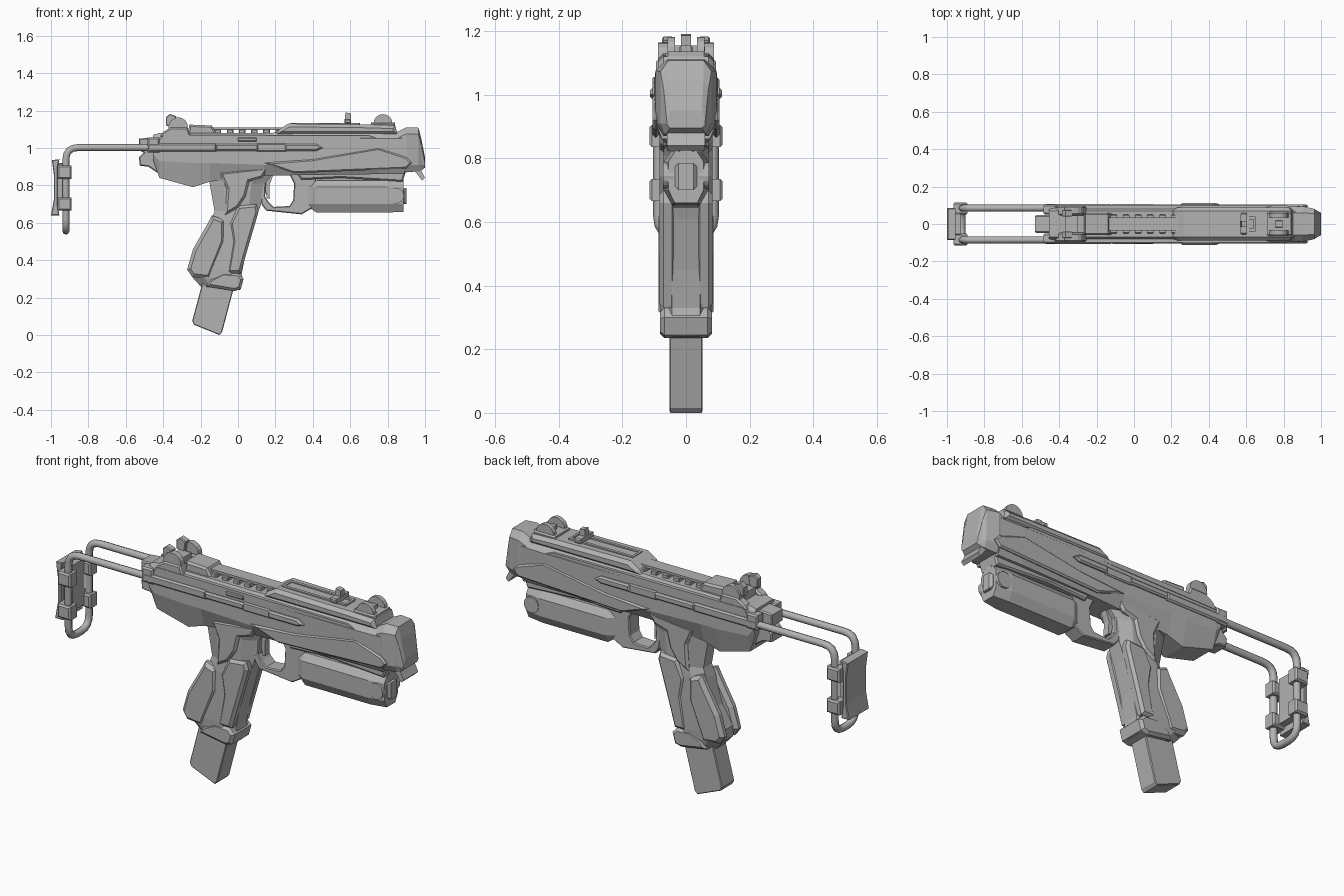
import bpy, bmesh, math
from mathutils import Vector

grey = bpy.data.materials.new("gunmetal_grey")
grey.diffuse_color = (0.45, 0.45, 0.45, 1)


def finish(name, bm):
    bmesh.ops.recalc_face_normals(bm, faces=bm.faces)
    me = bpy.data.meshes.new(name)
    bm.to_mesh(me)
    bm.free()
    me.materials.append(grey)
    ob = bpy.data.objects.new(name, me)
    bpy.context.collection.objects.link(ob)
    return ob


def prism(name, pts, y0, y1, chamfer=0, mirror=False):
    """Side profile (x, z) extruded from y0 to y1, optionally rim-chamfered and mirrored."""
    for s in ((1, -1) if mirror else (1,)):
        bm = bmesh.new()
        a = [bm.verts.new((x, s * y0, z)) for x, z in pts]
        b = [bm.verts.new((x, s * y1, z)) for x, z in pts]
        caps = [bm.faces.new(a), bm.faces.new(b)]
        n = len(pts)
        for i in range(n):
            bm.faces.new((a[i], a[(i + 1) % n], b[(i + 1) % n], b[i]))
        bmesh.ops.recalc_face_normals(bm, faces=bm.faces)
        if chamfer:
            rim = list({e for f in caps for e in f.edges})
            bmesh.ops.bevel(bm, geom=rim, offset=chamfer, segments=1, affect='EDGES', clamp_overlap=True)
        finish(name + (("_left" if s > 0 else "_right") if mirror else ""), bm)


def box(name, x, z, y0, y1, chamfer=0, mirror=False):
    prism(name, [(x[0], z[0]), (x[1], z[0]), (x[1], z[1]), (x[0], z[1])], y0, y1, chamfer, mirror)


def disc(name, cx, cz, r, y0, y1, mirror=True):
    pts = [(cx + r * math.cos(i * math.tau / 16), cz + r * math.sin(i * math.tau / 16)) for i in range(16)]
    prism(name, pts, y0, y1, 0, mirror)


def loft(name, rings):
    bm = bmesh.new()
    rs = [[bm.verts.new(p) for p in r] for r in rings]
    n = len(rs[0])
    for a, b in zip(rs, rs[1:]):
        for i in range(n):
            bm.faces.new((a[i], a[(i + 1) % n], b[(i + 1) % n], b[i]))
    bm.faces.new(rs[0])
    bm.faces.new(rs[-1])
    return finish(name, bm)


def body_ring(x, zb, zt, wb, w, wt, zm):
    """Eight-sided body cross-section: bottom, belly height zm, shoulder, top."""
    half = [(wb, zb), (w, zm), (w, zt - 0.035), (wt, zt)]
    return [(x, y, z) for y, z in half] + [(x, -y, z) for y, z in reversed(half)]


def grip_ring(x0, z0, x1, z1, w):
    """Chamfered cross-section of the grip, sloping from back to front."""
    c = (0.25, 0.75)
    at = lambda t, y: (x0 + (x1 - x0) * t, y, z0 + (z1 - z0) * t)
    return [at(0, w * .5), at(.25, w), at(.75, w), at(1, w * .55),
            at(1, -w * .55), at(.75, -w), at(.25, -w), at(0, -w * .5)]


# receiver and front shroud
loft("receiver", [body_ring(*r) for r in (
    (-0.455, 0.94, 1.07, .075, .092, .07, 0.97),
    (-0.42, 0.84, 1.08, .07, .095, .07, 0.93),
    (-0.24, 0.79, 1.08, .065, .095, .07, 0.92),
    (-0.15, 0.82, 1.08, .065, .095, .07, 0.92),
    (0.14, 0.85, 1.08, .065, .095, .07, 0.91),
    (0.31, 0.855, 1.085, .07, .098, .07, 0.90),
    (0.75, 0.86, 1.085, .075, .1, .07, 0.90),
    (0.89, 0.86, 1.085, .075, .095, .065, 0.91))])
loft("muzzle_shroud", [body_ring(*r) for r in (
    (0.84, 0.88, 1.08, .07, .09, .06, 0.91),
    (0.90, 0.87, 1.11, .07, .096, .06, 0.91),
    (0.965, 0.875, 1.108, .065, .08, .055, 0.91),
    (0.98, 0.88, 1.05, .06, .07, .055, 0.91),
    (1.0, 0.895, 0.95, .05, .06, .05, 0.905))])
prism("lower_lip", [(0.31, .87), (0.34, .83), (0.55, .84), (0.88, .82), (0.9, .88)], -.06, .06, .008)
prism("muzzle_hook", [(0.92, .90), (0.95, .87), (0.985, .825), (1.0, .84), (0.98, .88), (0.98, .9)], -.06, .06)
prism("cheek_ridge", [(0.14, .92), (0.30, .865), (0.9, .89), (0.93, .92), (0.9, .95), (0.75, 1.0), (0.4, .94)],
      .085, .105, .008, True)
prism("rear_block", [(-0.53, 1.05), (-0.53, .99), (-0.505, .975), (-0.53, .95), (-0.525, .905), (-0.48, .90),
                     (-0.42, .86), (-0.42, 1.06)], -.047, .047, .006)
box("rear_collar", (-0.485, -0.42), (0.975, 1.055), .05, .105, .008, True)

# top cover, rail and slot
prism("front_cover", [(0.2, 1.07), (0.22, 1.1), (0.27, 1.13), (0.7, 1.125), (0.84, 1.12), (0.855, 1.07)],
      -.088, .088, .02)
box("cover_lip", (0.28, 0.65), (1.12, 1.134), .025, .04, 0, True)
for i, x in enumerate((0.28, 0.64)):
    box("cover_lip_end_%d" % i, (x, x + .012), (1.12, 1.134), -.03, .03)
prism("rear_cover", [(-0.27, 1.07), (-0.26, 1.125), (-0.14, 1.12), (-0.11, 1.07)], -.06, .06, .01)
for i in range(6):
    x = -0.125 + i * 0.065
    box("rail_tooth_%d" % i, (x, x + .035), (1.06, 1.1), -.05, .05, .004)
box("rail_strip", (-0.15, 0.24), (1.097, 1.11), -.035, .035)
prism("side_ledge", [(-0.42, 1.04), (0.75, 1.05), (0.7, 1.066), (-0.4, 1.07)], .08, .098, 0, True)

# sights and cocking tab
prism("rear_sight_base", [(-0.42, 1.06), (-0.4, 1.085), (-0.36, 1.11), (-0.27, 1.11), (-0.25, 1.06)],
      .045, .095, .008, True)
disc("rear_sight_ear", -0.32, 1.112, .052, .057, .088)
prism("rear_sight_tab", [(-0.385, 1.12), (-0.385, 1.165), (-0.365, 1.182), (-0.33, 1.17), (-0.34, 1.11)],
      .04, .075, .004, True)
box("rear_sight_notch", (-0.37, -0.3), (1.06, 1.12), -.045, .045)
box("front_sight_base", (0.71, 0.84), (1.1, 1.135), -.065, .065, .008)
disc("front_sight_ear", 0.775, 1.13, .051, .035, .058)
box("front_sight_post", (0.755, 0.795), (1.12, 1.155), -.02, .02, .005)
prism("cocking_tab", [(0.58, 1.1), (0.6, 1.1), (0.605, 1.185), (0.575, 1.19), (0.57, 1.15)], -.016, .016)
box("cocking_tab_bar", (0.57, 0.605), (1.13, 1.155), -.055, .06, .006)

# side rails carrying the stock
box("stock_sleeve", (-0.48, -0.115), (0.98, 1.025), .065, .106, .008, True)
box("stock_channel", (-0.12, 0.11), (0.985, 1.02), .07, .108, .008, True)
box("stock_latch", (0.1, 0.26), (0.98, 1.025), .07, .104, .006, True)
prism("channel_tip", [(0.25, .985), (0.42, .985), (0.455, 1.0), (0.42, 1.022), (0.25, 1.022)], .07, .113, .008, True)
box("side_button", (-0.0, 0.1), (1.035, 1.055), -.105, -.08, .004)

# pistol grip
loft("grip", [grip_ring(*r) for r in (
    (-0.16, .86, 0.20, .88, .075), (-0.15, .80, 0.145, .81, .07), (-0.125, .66, 0.12, .69, .07),
    (-0.145, .61, 0.09, .61, .075), (-0.19, .47, 0.045, .45, .078), (-0.25, .37, 0.02, .33, .08),
    (-0.245, .31, 0.025, .30, .078), (-0.2, .26, 0.01, .24, .065))])
prism("grip_back_panel", [(-0.14, .64), (-0.07, .615), (-0.07, .50), (-0.15, .30), (-0.245, .31), (-0.272, .35),
                          (-0.24, .46), (-0.16, .60)], .03, .086, .018, True)
prism("grip_front_panel", [(0.0, .69), (0.1, .70), (0.11, .66), (0.04, .42), (0.015, .33), (-0.06, .33),
                           (-0.03, .5), (-0.045, .6)], .03, .084, .014, True)
prism("grip_foot", [(-0.15, .30), (-0.08, .335), (0.0, .33), (0.03, .30), (0.015, .245), (-0.02, .235), (-0.17, .26)],
      -.082, .082, .014)
prism("neck_side", [(-0.1, .87), (0.17, .9), (0.13, .84), (0.06, .82), (0.04, .74), (0.0, .68), (-0.07, .64),
                    (-0.06, .78)], .05, .083, .012, True)
prism("magazine", [(-0.185, .3), (-0.245, .075), (-0.235, .055), (-0.1, 0), (-0.085, .015), (-0.015, .28)],
      -.052, .052, .004)

# trigger and guard
prism("trigger_guard", [(0.11, .83), (0.125, .70), (0.15, .665), (0.34, .645), (0.40, .68), (0.42, .85), (0.27, .87),
                        (0.30, .81), (0.295, .72), (0.275, .69), (0.19, .685), (0.165, .71), (0.145, .74), (0.15, .83)],
      -.042, .042, .005)
prism("trigger", [(0.13, .86), (0.19, .86), (0.168, .80), (0.17, .73), (0.155, .73), (0.14, .8)], -.018, .018)

# under-barrel light
loft("light_body", [[(x, y, z) for y, z in ((a, .655 + d), (w, .70), (w, .79), (a, .825 - d), (-a, .825 - d),
                                           (-w, .79), (-w, .70), (-a, .655 + d))]
                    for x, w, a, d in ((0.375, .04, .03, .03), (0.42, .07, .045, 0), (0.80, .07, .045, 0),
                                       (0.885, .055, .035, .004))])
box("light_mount", (0.42, 0.84), (0.81, 0.87), -.03, .03)
disc("light_knob", 0.845, .745, .042, .04, .072)
box("light_lens", (0.86, 0.9), (0.70, 0.785), -.035, .035, .012)
box("light_front_post", (0.85, 0.885), (0.69, 0.84), -.025, .025, .006)


# folding stock: one bent tube on both sides, joined at the bottom
def rounded(points, r):
    pts = [Vector(p) for p in points]
    out = [pts[0]]
    for a, b, c in zip(pts, pts[1:], pts[2:]):
        p, q = b + (a - b).normalized() * r, b + (c - b).normalized() * r
        out += [p.lerp(b, t).lerp(b.lerp(q, t), t) for t in (0, .25, .5, .75, 1)]
    return out + [pts[-1]]


path = [(-0.4, .085, 1.002), (-0.92, .085, 1.002), (-0.92, .085, .555)]
path = rounded(path + [(x, -y, z) for x, y, z in reversed(path)], 0.065)
cu = bpy.data.curves.new("stock_tube", 'CURVE')
cu.dimensions = '3D'
cu.bevel_depth = 0.0185
cu.bevel_resolution = 2
cu.use_fill_caps = True
sp = cu.splines.new('POLY')
sp.points.add(len(path) - 1)
for p, v in zip(sp.points, path):
    p.co = (*v, 1)
cu.materials.append(grey)
tube = bpy.data.objects.new("stock_tube", cu)
bpy.context.collection.objects.link(tube)
bpy.context.view_layer.objects.active = tube
tube.select_set(True)
bpy.ops.object.convert(target='MESH')
bpy.ops.object.shade_smooth_by_angle(angle=math.radians(50))

# shoulder plate and its clamps
prism("shoulder_plate", [(-0.995, .935), (-0.955, .94), (-0.965, .89), (-0.965, .70), (-0.955, .64), (-1.0, .64),
                         (-0.985, .72), (-0.985, .86)], -.085, .085, .004)
box("clamp_plate", (-0.97, -0.925), (0.68, 0.92), -.058, .058, .005)
for n, z in (("upper", .835), ("lower", .665)):
    box(n + "_clamp", (-0.965, -0.89), (z, z + .07), .05, .115, .008, True)
